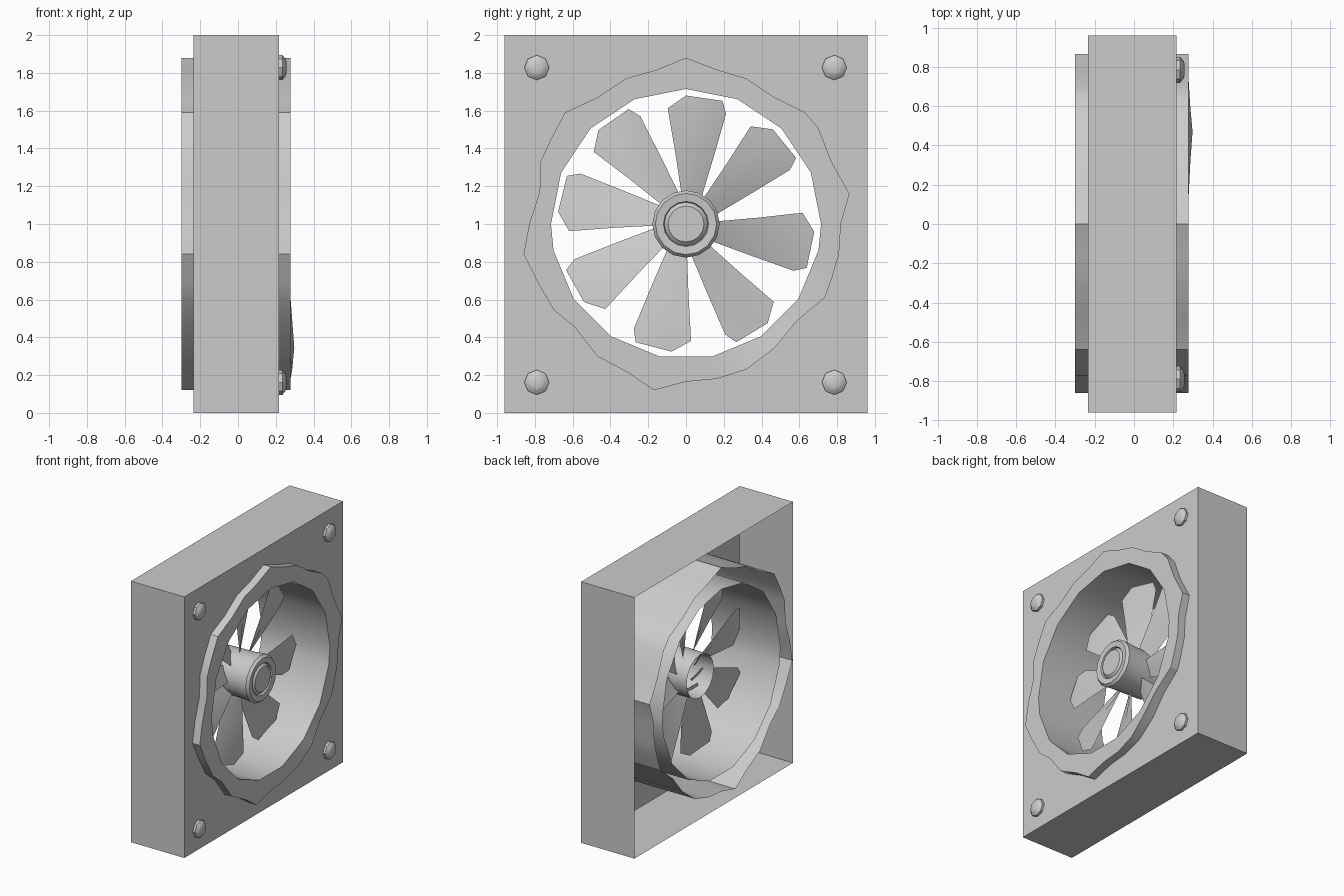
import bpy, bmesh
from math import cos, sin, radians, pi

if "Cube" in bpy.data.objects:
    bpy.data.objects.remove(bpy.data.objects["Cube"])

CZ = 1.0  # height of the fan axis


def finish(name, bm, smooth=True):
    bmesh.ops.recalc_face_normals(bm, faces=bm.faces[:])
    me = bpy.data.meshes.new(name)
    bm.to_mesh(me)
    bm.free()
    ob = bpy.data.objects.new(name, me)
    bpy.context.collection.objects.link(ob)
    if smooth:
        bpy.context.view_layer.objects.active = ob
        bpy.ops.object.select_all(action='DESELECT')
        ob.select_set(True)
        bpy.ops.object.shade_smooth_by_angle(angle=radians(30))
    return ob


def loop(bm, pts, x):
    return [bm.verts.new((x, y, CZ + z)) for y, z in pts]


def skin(bm, a, b):
    n = len(a)
    for i in range(n):
        bm.faces.new((a[i], a[(i + 1) % n], b[(i + 1) % n], b[i]))


def fill_between(bm, a, b):
    edges = []
    for l in (a, b):
        for i in range(len(l)):
            pair = (l[i - 1], l[i])
            edges.append(bm.edges.get(pair) or bm.edges.new(pair))
    bmesh.ops.triangle_fill(bm, edges=edges, use_beauty=True)


def lathe(name, profile, sides, y=0.0, z=0.0, cap_start=False):
    """Revolve (x, radius) points about the x direction and cap the front."""
    bm = bmesh.new()
    rings = []
    for x, r in profile:
        pts = [(y + r * cos(2 * pi * i / sides), z + r * sin(2 * pi * i / sides))
               for i in range(sides)]
        rings.append(loop(bm, pts, x))
    for a, b in zip(rings, rings[1:]):
        skin(bm, a, b)
    bm.faces.new(rings[-1])
    if cap_start:
        bm.faces.new(rings[0])
    return finish(name, bm)


# Irregular outer outline and faceted inner outline of the shroud (y, z)
outer = [(0, .88), (.17, .815), (.32, .77), (.47, .67), (.63, .59), (.70, .51),
         (.77, .33), (.865, .16), (.82, 0), (.81, -.16), (.775, -.28), (.735, -.39),
         (.59, -.51), (.47, -.655), (.32, -.77), (.16, -.82), (0, -.835), (-.17, -.88),
         (-.31, -.785), (-.47, -.70), (-.59, -.545), (-.70, -.455), (-.785, -.31),
         (-.86, -.16), (-.83, 0), (-.775, .17), (-.77, .33), (-.71, .46), (-.64, .59),
         (-.47, .67), (-.32, .77), (-.16, .815)]
angles = [22.5 * i for i in range(9)] + [191.25 + 22.5 * i for i in range(8)]
inner = [(.715 * cos(radians(a)), .715 * sin(radians(a))) for a in angles]

# Housing: open-backed box with a hole in the front plate
bm = bmesh.new()
square = [(-.96, -1), (.96, -1), (.96, 1), (-.96, 1)]
back, front = loop(bm, square, -.235), loop(bm, square, .217)
skin(bm, back, front)
fill_between(bm, front, loop(bm, outer, .217))
finish("housing", bm, smooth=False)

# Shroud: inner duct, front lip and irregular outer wall, open at the back
bm = bmesh.new()
out_back, out_front = loop(bm, outer, -.30), loop(bm, outer, .278)
in_back, in_front = loop(bm, inner, -.30), loop(bm, inner, .278)
skin(bm, out_back, out_front)
skin(bm, in_back, in_front)
fill_between(bm, out_front, in_front)
for i, x in ((12, .287), (13, .298), (14, .287)):  # slightly bent lip
    out_front[i].co.x = x
finish("shroud", bm)

# Hub, hollow at the back, with a stepped front
lathe("hub", [(-.12, .165), (.10, .170), (.19, .178), (.21, .162), (.205, .12),
              (.19, .115), (.21, .095)], 16)

# Blades: gently pitched sheets from (radius, angle, x) rows across the width
rows = [(.14, (14, -4, -27), (.03, 0, -.035)),
        (.38, (14, -1, -17), (.03, 0.01, -.03)),
        (.62, (14.5, 0, -14.5), (.03, .015, -.025))]
for n, centre in enumerate((84.5, 42, -9, -56, -102, -148, 169, 127.5)):
    bm = bmesh.new()
    grid = []
    for r, offs, xs in rows:
        pts = [(r * cos(radians(centre + o)), r * sin(radians(centre + o))) for o in offs]
        grid.append([bm.verts.new((x, y, CZ + z)) for (y, z), x in zip(pts, xs)])
    for a, b in zip(grid, grid[1:]):
        for i in range(2):
            bm.faces.new((a[i], a[i + 1], b[i + 1], b[i]))
    # Clipped tip corners
    tip = [bm.verts.new((x, .68 * cos(radians(centre + o)), CZ + .68 * sin(radians(centre + o))))
           for o, x in ((5.5, .02), (-11, -.015))]
    left, mid, right = grid[-1]
    bm.faces.new((left, mid, tip[0]))
    bm.faces.new((mid, tip[1], tip[0]))
    bm.faces.new((mid, right, tip[1]))
    finish("blade_%d" % (n + 1), bm)

# Corner bolts
for y in (-.79, .785):
    for z in (-.838, .828):
        lathe("bolt", [(.21, .066), (.235, .066), (.252, .045), (.257, .03)], 8, y, z, True)
